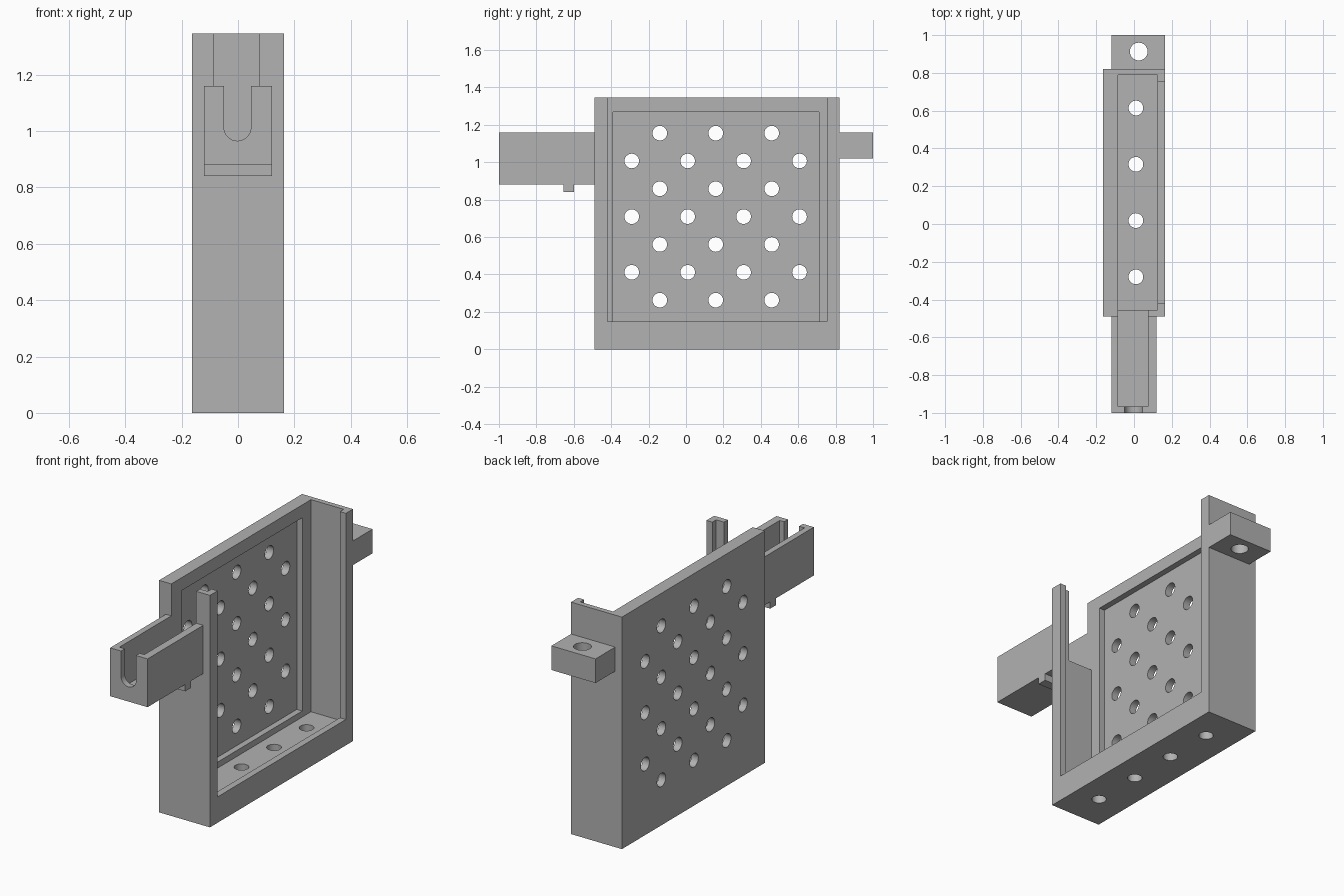
import bpy, bmesh, math
from mathutils import Matrix, Vector

if "Cube" in bpy.data.objects:
    bpy.data.objects.remove(bpy.data.objects["Cube"], do_unlink=True)

grey = bpy.data.materials.new("plain grey")
grey.use_nodes = True
colour = (0.445, 0.445, 0.445, 1)
grey.diffuse_color = colour
grey.node_tree.nodes["Principled BSDF"].inputs["Base Color"].default_value = colour


def make(name, bm):
    mesh = bpy.data.meshes.new(name)
    bmesh.ops.recalc_face_normals(bm, faces=bm.faces)
    bm.to_mesh(mesh)
    bm.free()
    mesh.materials.append(grey)
    obj = bpy.data.objects.new(name, mesh)
    bpy.context.collection.objects.link(obj)
    return obj


def box(name, x, y, z):
    bm = bmesh.new()
    spans = (x, y, z)
    size = [b - a for a, b in spans]
    centre = Vector([(a + b) / 2 for a, b in spans])
    bmesh.ops.create_cube(bm, size=1, matrix=Matrix.Translation(centre) @ Matrix.Diagonal((*size, 1)))
    return make(name, bm)


def holes(name, centres, radius, depth, axis):
    turn = {"X": Matrix.Rotation(math.pi / 2, 4, "Y"),
            "Y": Matrix.Rotation(math.pi / 2, 4, "X"),
            "Z": Matrix.Identity(4)}[axis]
    bm = bmesh.new()
    for c in centres:
        bmesh.ops.create_cone(bm, cap_ends=True, segments=32, radius1=radius, radius2=radius,
                              depth=depth, matrix=Matrix.Translation(c) @ turn)
    return make(name, bm)


def carve(obj, cutters):
    bpy.ops.object.select_all(action="DESELECT")
    bpy.context.view_layer.objects.active = obj
    obj.select_set(True)
    for cutter in cutters:
        cutter.hide_render = True
        mod = obj.modifiers.new("cut", "BOOLEAN")
        mod.operation, mod.solver, mod.object = "DIFFERENCE", "EXACT", cutter
        bpy.ops.object.modifier_apply(modifier=mod.name)
    bpy.ops.object.shade_smooth_by_angle(angle=math.radians(30))


# Main parts
tray = box("tray", (-0.163, 0.163), (-0.49, 0.82), (0, 1.345))
arm = box("front_arm", (-0.12, 0.12), (-1, -0.49), (0.88, 1.16))
stop = box("arm_stop", (-0.12, 0.12), (-0.655, -0.6), (0.84, 0.88))
lug = box("rear_lug", (-0.12, 0.163), (0.82, 1), (1.02, 1.16))

# Tray hollow, side opening inside its lip, and the shallow panel recess
cavity = box("cavity_cutter", (-0.085, 0.125), (-0.455, 0.79), (0.115, 1.5))
opening = box("opening_cutter", (0.1, 0.3), (-0.42, 0.755), (0.15, 1.5))
recess = box("recess_cutter", (-0.12, -0.05), (-0.39, 0.71), (0.15, 1.27))

# Channel running along the arm and through the front wall
channel = box("channel_cutter", (-0.085, 0.075), (-0.965, -0.43), (0.915, 1.5))

# Staggered panel holes and the row of floor holes
pitch = 0.1488
grid = []
for row in range(7):
    count, start = (4, -0.29) if row % 2 else (3, -0.14)
    grid += [(-0.14, start + 0.299 * i, 0.263 + pitch * row) for i in range(count)]
panel_holes = holes("panel_hole_cutter", grid, 0.039, 0.12, "X")
floor_holes = holes("floor_hole_cutter", [(0.01, -0.28 + 0.298 * i, 0.05) for i in range(4)],
                    0.039, 0.3, "Z")
carve(tray, [cavity, opening, recess, channel, panel_holes, floor_holes])

# Round-bottomed slot in the arm's end wall
slot_top = box("slot_cutter", (-0.05, 0.046), (-1.1, -0.9), (1.013, 1.3))
slot_round = holes("slot_round_cutter", [(-0.002, -1, 1.013)], 0.048, 0.2, "Y")
carve(arm, [channel, slot_round, slot_top])

# Vertical hole through the lug
lug_hole = holes("lug_hole_cutter", [(0.025, 0.913, 1.09)], 0.047, 0.4, "Z")
carve(lug, [lug_hole])

# Remove the spent cutters
for obj in list(bpy.data.objects):
    if obj.name.endswith("_cutter"):
        bpy.data.objects.remove(obj, do_unlink=True)
